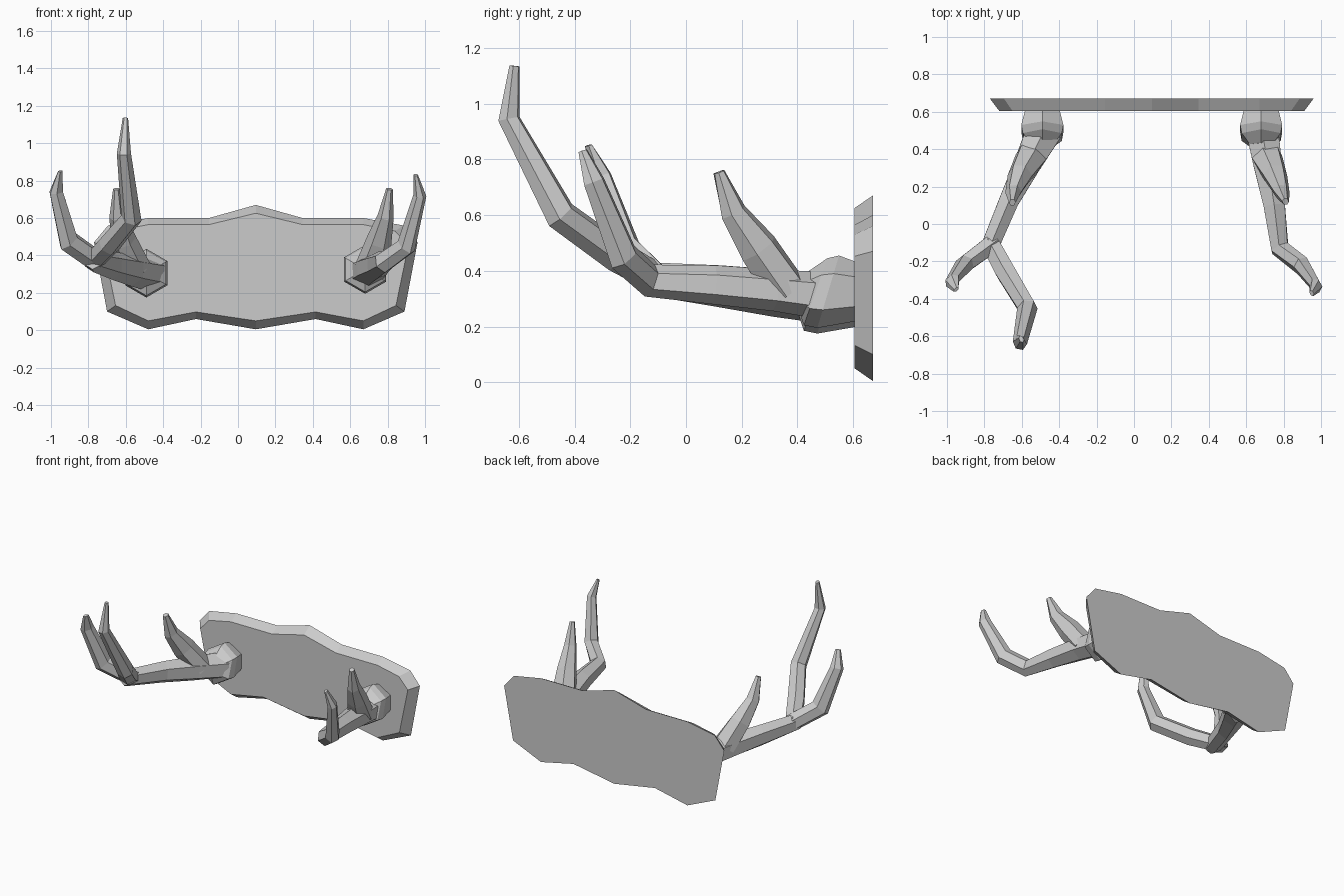
import bpy, bmesh, math
from mathutils import Vector

cube = bpy.data.objects.get("Cube")
if cube:
    bpy.data.objects.remove(cube, do_unlink=True)

grey = bpy.data.materials.new("plain_grey")
grey.use_nodes = True
grey.diffuse_color = (0.6, 0.6, 0.6, 1)
grey.node_tree.nodes["Principled BSDF"].inputs["Base Color"].default_value = (0.6, 0.6, 0.6, 1)


def finish(name, bm):
    bmesh.ops.recalc_face_normals(bm, faces=bm.faces)
    mesh = bpy.data.meshes.new(name)
    bm.to_mesh(mesh)
    bm.free()
    mesh.materials.append(grey)
    obj = bpy.data.objects.new(name, mesh)
    bpy.context.collection.objects.link(obj)
    return obj


def loft(name, rings):
    """Skin a list of equal point loops and cap both ends."""
    bm = bmesh.new()
    loops = [[bm.verts.new(p) for p in ring] for ring in rings]
    n = len(loops[0])
    for a, b in zip(loops, loops[1:]):
        for i in range(n):
            j = (i + 1) % n
            bm.faces.new((a[i], a[j], b[j], b[i]))
    bm.faces.new(loops[0])
    bm.faces.new(loops[-1])
    return finish(name, bm)


def branch(name, path, sides=6):
    """Faceted limb along (x, y, z, half width, half height) stations."""
    pts = [Vector(p[:3]) for p in path]
    dirs = [(b - a).normalized() for a, b in zip(pts, pts[1:])]
    tans = [dirs[0]] + [(a + b).normalized() for a, b in zip(dirs, dirs[1:])] + [dirs[-1]]
    side = tans[0].cross(Vector((0, 0, 1))).normalized()
    rings = []
    for k, (p, t) in enumerate(zip(pts, tans)):
        if k:
            side = tans[k - 1].rotation_difference(t) @ side
        up = side.cross(t)
        w, h = path[k][3:]
        rings.append([p + side * w * 1.1 * math.cos(a) + up * h * math.sin(a)
                      for a in (math.tau * (i + 0.5) / sides for i in range(sides))])
    loft(name, rings)


def burr(name, x, z):
    """Flared collar between plaque and antler, leaning back at the top."""
    rings = []
    for y, r, lean, dx in ((0.615, 0.105, 0, 0), (0.51, 0.13, 0.3, 0),
                           (0.465, 0.12, 0.35, 0), (0.42, 0.07, 0.2, 0)):
        rings.append([(x + dx + r * math.cos(a), y + lean * r * math.sin(a), z + r * math.sin(a))
                      for a in (math.tau * (i + 0.5) / 6 for i in range(6))])
    loft(name, rings)


# Plaque: scalloped outline with a bevelled front
centre = 0.095
half = [(0.01, 0.67), (0.25, 0.6), (0.575, 0.6), (0.79, 0.56), (0.865, 0.47),
        (0.795, 0.1), (0.575, 0.005), (0.32, 0.06), (0.01, 0.005)]
outline = [(x, z) for x, z in half[1:-1]]
outline = [(0, 0.67)] + outline + [(0, 0.005)] + [(-x, z) for x, z in reversed(outline)]
back = [(centre + x, 0.67, z) for x, z in outline]
front = [(centre + x * (0.943 if abs(x) > 0.7 else 1), 0.605, 0.34 + (z - 0.34) * 0.865)
         for x, z in outline]
loft("plaque", [back, front])

# Right antler: collar, beam, brow tine and two fork tines
burr("right_burr", -0.49, 0.305)
branch("right_beam", [(-0.48, 0.5, 0.30, 0.10, 0.09), (-0.57, 0.32, 0.32, 0.075, 0.085),
                      (-0.67, 0.12, 0.345, 0.055, 0.075), (-0.77, -0.12, 0.37, 0.05, 0.06),
                      (-0.775, -0.16, 0.375, 0.045, 0.05)])
branch("right_brow_tine", [(-0.55, 0.36, 0.33, 0.08, 0.08), (-0.61, 0.26, 0.48, 0.06, 0.075),
                           (-0.645, 0.17, 0.61, 0.038, 0.05), (-0.65, 0.115, 0.755, 0.016, 0.02)])
branch("right_outer_tine", [(-0.75, -0.1, 0.365, 0.05, 0.06), (-0.905, -0.215, 0.475, 0.045, 0.065),
                            (-0.972, -0.305, 0.74, 0.03, 0.045), (-0.95, -0.35, 0.85, 0.008, 0.018)])
branch("right_inner_tine", [(-0.77, -0.1, 0.37, 0.05, 0.055), (-0.69, -0.25, 0.455, 0.055, 0.06),
                            (-0.57, -0.45, 0.6, 0.05, 0.06), (-0.61, -0.635, 0.945, 0.034, 0.042),
                            (-0.602, -0.615, 1.135, 0.012, 0.02)])

# Left antler: collar, beam curling into one tine, and brow tine
burr("left_burr", 0.68, 0.325)
branch("left_beam", [(0.685, 0.5, 0.31, 0.09, 0.085), (0.715, 0.32, 0.33, 0.08, 0.075),
                     (0.75, 0.1, 0.35, 0.06, 0.07), (0.78, -0.13, 0.365, 0.05, 0.06),
                     (0.9, -0.225, 0.45, 0.045, 0.06), (0.972, -0.33, 0.72, 0.03, 0.042),
                     (0.95, -0.37, 0.83, 0.01, 0.018)])
branch("left_brow_tine", [(0.71, 0.36, 0.33, 0.08, 0.08), (0.755, 0.26, 0.48, 0.06, 0.075),
                          (0.79, 0.17, 0.61, 0.038, 0.05), (0.81, 0.12, 0.755, 0.016, 0.02)])
